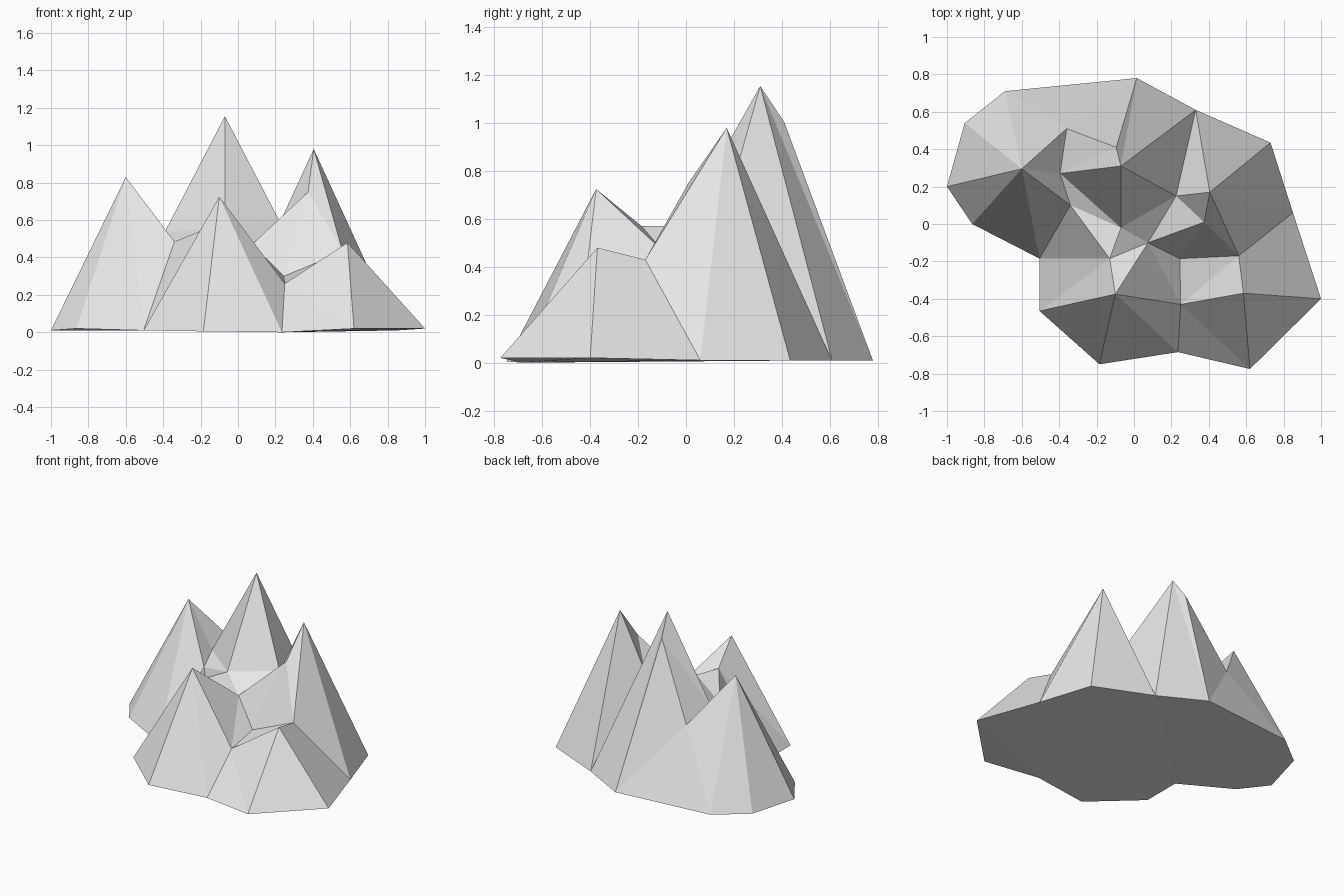
import bpy
import bmesh

cube = bpy.data.objects.get("Cube")
if cube:
    bpy.data.objects.remove(cube, do_unlink=True)

# Foot of the mountains, clockwise from the back right corner
rim = dict(
    A=(-.69, .71, .01), B=(.015, .78, .01), C=(.33, .61, .01), D=(.73, .435, .01),
    E=(.85, .06, .01), F=(1, -.4, .02), G=(.62, -.775, .02), H=(.235, -.685, 0),
    I=(-.185, -.75, .005), J=(-.505, -.465, .01), K=(-.505, -.185, .01),
    L=(-.865, 0, .02), M=(-1, .2, .01), N=(-.905, .54, .01))

# Saddles and shoulders between the summits
saddles = dict(
    a=(-.36, .51, .49), b=(-.095, .41, 1.005), c=(-.395, .27, .53), d=(-.34, .1, .485),
    e=(-.07, -.02, .57), f=(-.13, -.185, .57), g=(.075, -.1, .47), h=(.225, .15, .59),
    i=(.375, .01, .75), j=(.56, -.17, .43), k=(.245, -.185, .3), l=(.25, -.43, .26))

# Each summit, with the points its ridges run down to
summits = [
    ((-.07, .31, 1.155), "BChecb"),
    ((.405, .17, .98), "CDEjih"),
    ((-.6, .295, .83), "MNAacdKL"),
    ((-.1, -.375, .725), "IJfglH"),
    ((.585, -.37, .48), "GljEF")]

# Valley floors, as open fans around a saddle
valleys = ["aABbc", "fJKdeg", "dec", "gehikl", "kijl", "lGH"]

bm = bmesh.new()
verts = {name: bm.verts.new(co) for name, co in {**rim, **saddles}.items()}


def fan(centre, ring):
    for p, q in zip(ring, ring[1:]):
        bm.faces.new((centre, verts[p], verts[q]))


for peak, ring in summits:
    fan(bm.verts.new(peak), ring + ring[0])
for valley in valleys:
    fan(verts[valley[0]], valley[1:])

# Underside
base = bm.faces.new([verts[name] for name in rim])
bmesh.ops.triangulate(bm, faces=[base])
bmesh.ops.recalc_face_normals(bm, faces=bm.faces)

mesh = bpy.data.meshes.new("mountain_range")
bm.to_mesh(mesh)
bm.free()
mountains = bpy.data.objects.new("mountain_range", mesh)
bpy.context.collection.objects.link(mountains)

# Pale grey rock
rock = bpy.data.materials.new("pale_grey_rock")
rock.use_nodes = True
colour = (.8, .8, .8, 1)
rock.diffuse_color = colour
rock.node_tree.nodes["Principled BSDF"].inputs["Base Color"].default_value = colour
mesh.materials.append(rock)
